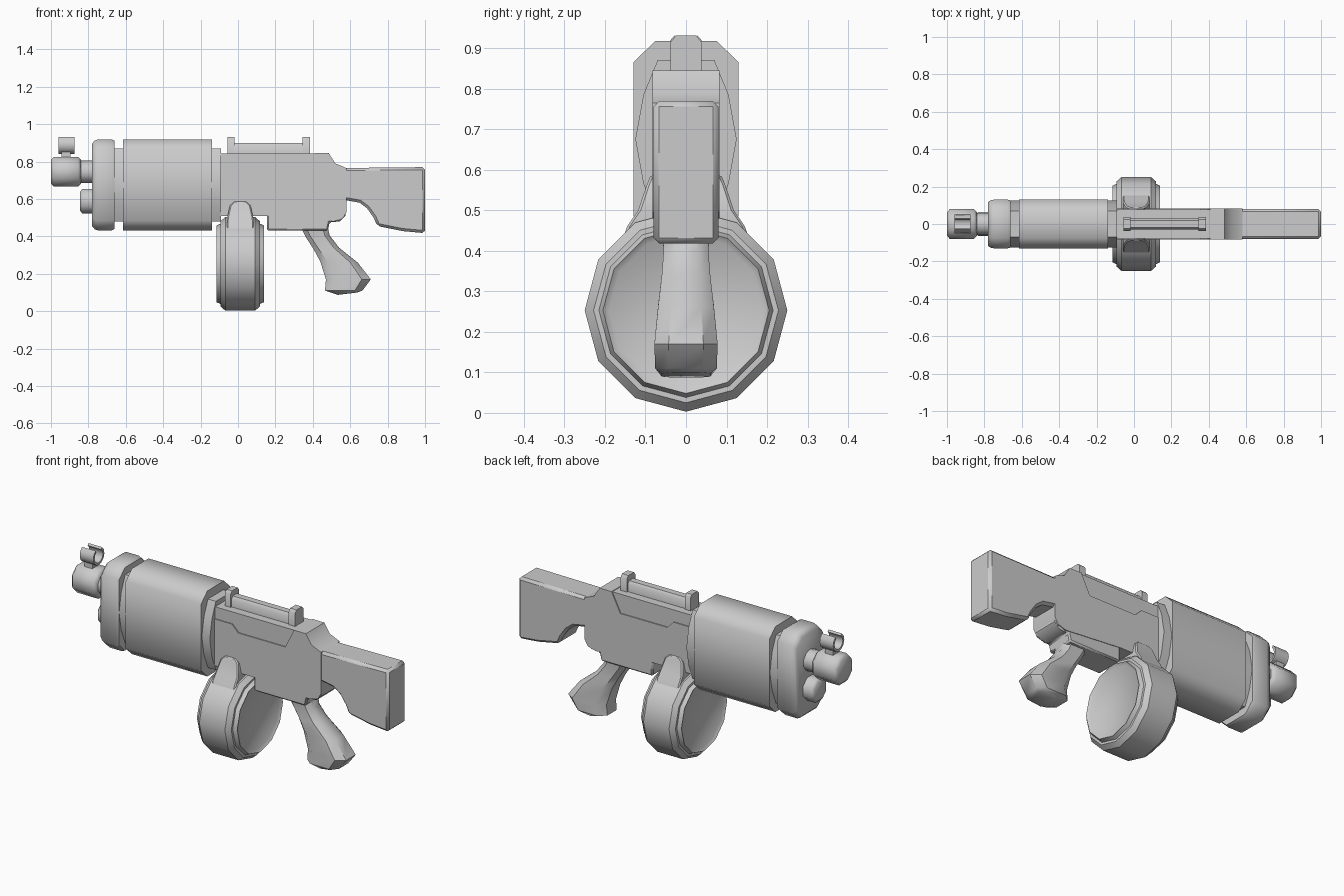
import bpy, bmesh, math

if "Cube" in bpy.data.objects:
    bpy.data.objects.remove(bpy.data.objects["Cube"])


def loft(name, rings, bevel=0.0, segments=1, smooth=40):
    """Skin a list of equal-length 3D rings and cap both ends."""
    bm = bmesh.new()
    vs = [[bm.verts.new(p) for p in r] for r in rings]
    n = len(rings[0])
    for a, b in zip(vs, vs[1:]):
        for i in range(n):
            j = (i + 1) % n
            bm.faces.new((a[i], a[j], b[j], b[i]))
    bm.faces.new(vs[0][::-1])
    bm.faces.new(vs[-1])
    bmesh.ops.recalc_face_normals(bm, faces=bm.faces)
    mesh = bpy.data.meshes.new(name)
    bm.to_mesh(mesh)
    bm.free()
    ob = bpy.data.objects.new(name, mesh)
    bpy.context.collection.objects.link(ob)
    bpy.ops.object.select_all(action='DESELECT')
    ob.select_set(True)
    bpy.context.view_layer.objects.active = ob
    bpy.ops.object.shade_smooth_by_angle(angle=math.radians(smooth))
    if bevel:
        m = ob.modifiers.new("edge_bevel", 'BEVEL')
        m.width, m.segments = bevel, segments
        m.limit_method, m.angle_limit = 'ANGLE', math.radians(50)
    return ob


def side_prism(name, pts, w, **kw):
    """Side profile (x, z) extruded to y = +-w."""
    return loft(name, [[(x, y, z) for x, z in pts] for y in (-w, w)], **kw)


def long_prism(name, pts, x0, x1, **kw):
    """Cross-section (y, z) extruded along x."""
    return loft(name, [[(x, y, z) for y, z in pts] for x in (x0, x1)], **kw)


def turned(name, profile, cx, cz, n, phase=0.0, **kw):
    """(x offset, radius) profile turned about an axis along x."""
    angs = [2 * math.pi * (i + phase) / n for i in range(n)]
    return loft(name, [[(cx + x, r * math.sin(a), cz - r * math.cos(a)) for a in angs]
                       for x, r in profile], **kw)


def mirrored(right, cz):
    """Complete a section from its upper right quarter, mirrored about y=0 and z=cz."""
    up = right + [(-y, z) for y, z in reversed(right)]
    return up + [(y, 2 * cz - z) for y, z in reversed(up) if z > cz + 1e-4]


# Stock
side_prism("stock", [(0.54, 0.765), (1.0, 0.77), (1.0, 0.417), (0.88, 0.428), (0.745, 0.455),
                     (0.725, 0.50), (0.69, 0.55), (0.65, 0.58), (0.54, 0.60)],
           0.08, bevel=0.014)

# Receiver
side_prism("receiver", [(-0.095, 0.775), (0.02, 0.775), (0.06, 0.735), (0.355, 0.735),
                        (0.41, 0.845), (0.485, 0.845), (0.52, 0.79), (0.58, 0.765),
                        (0.58, 0.53), (0.56, 0.495), (0.51, 0.48), (0.155, 0.51), (-0.095, 0.51)],
           0.083)
side_prism("upper_receiver", [(-0.095, 0.75), (-0.095, 0.842), (0.415, 0.842), (0.36, 0.72),
                              (0.05, 0.72)], 0.077)
side_prism("trigger_housing", [(0.155, 0.565), (0.575, 0.565), (0.575, 0.51), (0.545, 0.48),
                               (0.49, 0.475), (0.48, 0.43), (0.155, 0.43)],
           0.08, bevel=0.008)

# Pistol grip: front and back points with half width, from top to bottom
sections = [((0.335, 0.45), (0.48, 0.45), 0.06), ((0.36, 0.40), (0.49, 0.405), 0.055),
            ((0.405, 0.33), (0.54, 0.34), 0.060), ((0.44, 0.265), (0.64, 0.26), 0.069),
            ((0.47, 0.17), (0.71, 0.17), 0.078), ((0.465, 0.11), (0.665, 0.11), 0.076),
            ((0.535, 0.087), (0.64, 0.10), 0.060)]
octo = [(0, 0.55), (0.2, 1), (0.8, 1), (1, 0.55), (1, -0.55), (0.8, -1), (0.2, -1), (0, -0.55)]
loft("pistol_grip", [[(a[0] + (b[0] - a[0]) * t, w * s, a[1] + (b[1] - a[1]) * t)
                      for t, s in octo] for a, b, w in sections])

# Handguard, front cap and connecting rings
CZ = 0.675
guard = mirrored([(0.13, 0.865), (0.075, 0.918)], CZ)
collar = mirrored([(0.125, CZ), (0.105, 0.785), (0.07, 0.87)], CZ)
long_prism("handguard", guard, -0.615, -0.14, smooth=50)
loft("front_cap", [[(x, y * s, CZ + (z - CZ) * s) for y, z in guard]
                   for x, s in ((-0.78, 0.91), (-0.765, 0.98), (-0.75, 1.0),
                                (-0.675, 1.0), (-0.66, 0.97))], smooth=50)
long_prism("front_collar", collar, -0.67, -0.61)
long_prism("rear_collar", collar, -0.145, -0.09)

# Barrel, muzzle and lower tube
turned("barrel", [(-0.09, 0.06), (0.09, 0.06)], -0.78, 0.745, 10)
turned("muzzle", [(-0.08, 0.068), (-0.065, 0.086), (0.065, 0.086), (0.08, 0.07)],
       -0.92, 0.745, 8, 0.5, smooth=50)
turned("lower_tube", [(-0.045, 0.055), (-0.033, 0.07), (0.05, 0.07)],
       -0.80, 0.588, 8, 0.5, smooth=50)

# Front sight: open ring on a short stem
arc = [math.radians(125 + 290 * i / 10) for i in range(11)]
ring = [(0.05 * math.cos(a), 0.89 + 0.05 * math.sin(a)) for a in arc]
ring += [(0.037 * math.cos(a), 0.89 + 0.037 * math.sin(a)) for a in reversed(arc)]
long_prism("front_sight", ring, -0.96, -0.875)
side_prism("sight_stem", [(-0.945, 0.81), (-0.895, 0.81), (-0.895, 0.85), (-0.945, 0.85)], 0.03)

# Top rail with end posts
long_prism("top_rail", [(-0.03, 0.83), (-0.03, 0.885), (-0.018, 0.90), (0.018, 0.90),
                        (0.03, 0.885), (0.03, 0.83)], -0.04, 0.37)
post = [(-0.038, 0.83), (-0.038, 0.915), (-0.025, 0.931), (0.025, 0.931),
        (0.038, 0.915), (0.038, 0.83)]
for name, x0, x1 in (("rail_post_front", -0.055, -0.02), ("rail_post_rear", 0.345, 0.385)):
    long_prism(name, post, x0, x1)

# Drum magazine with stepped, recessed faces
half = [(0.115, 0.19), (0.127, 0.205), (0.105, 0.215), (0.105, 0.228), (0.08, 0.25)]
turned("drum_magazine", [(-x, r) for x, r in half] + half[::-1], 0.012, 0.253, 12)

# Magazine clamp, widening towards the drum
loft("magazine_clamp", [[(0.012 + hx * a, hy * b, z) for a, b in
                         ((-1, -1), (1, -1), (1, 1), (-1, 1))]
                        for z, hx, hy in ((0.42, 0.072, 0.16), (0.46, 0.072, 0.145),
                                          (0.50, 0.07, 0.118), (0.565, 0.055, 0.096),
                                          (0.588, 0.03, 0.086))], bevel=0.006)
